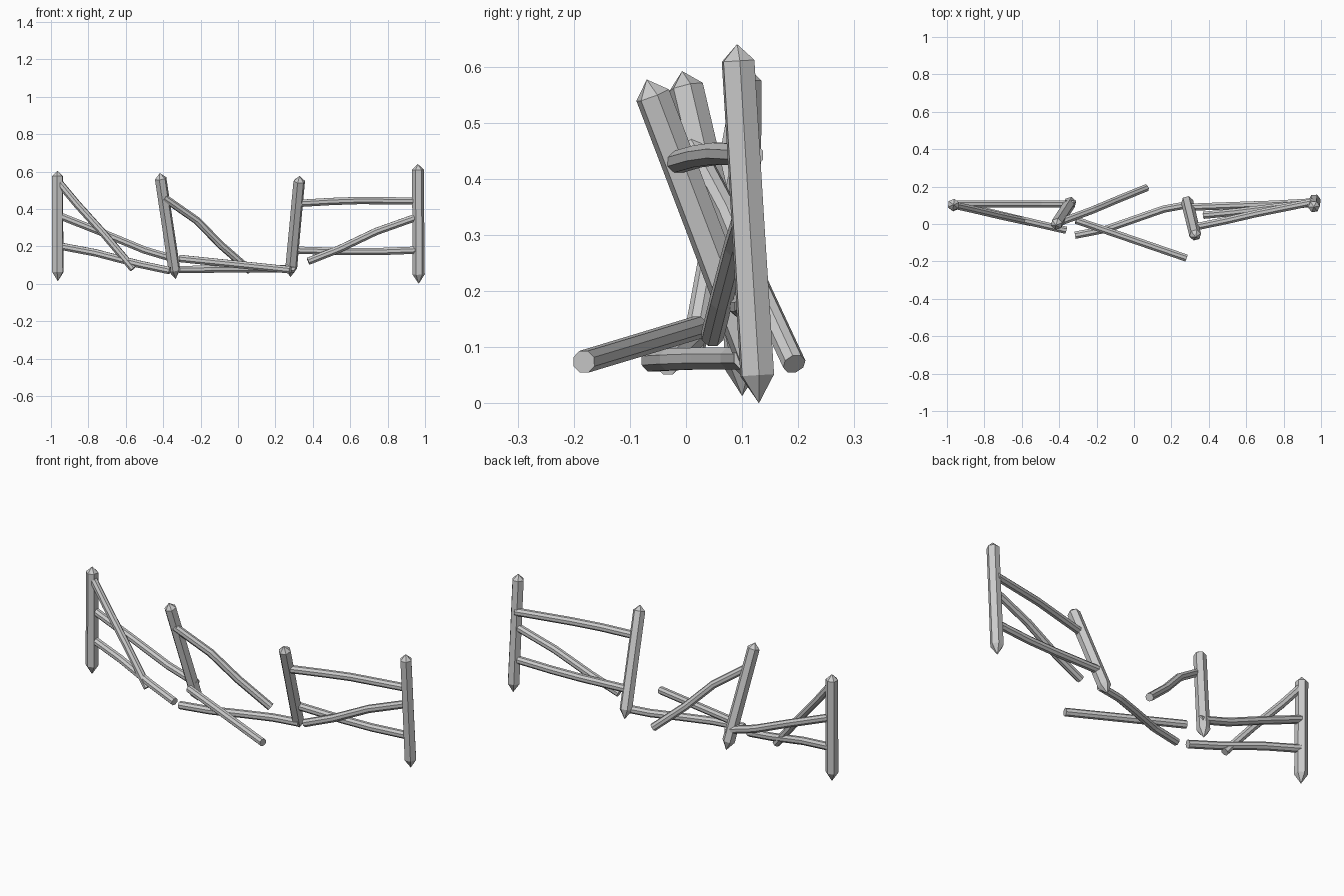
import bpy, bmesh, math
from mathutils import Vector

if "Cube" in bpy.data.objects:
    bpy.data.objects.remove(bpy.data.objects["Cube"])


def tube(name, points, radii, sides, turn=0.0):
    """Flat-faced tube through points; a zero radius makes a pointed end."""
    pts = [Vector(p) for p in points]
    bm = bmesh.new()
    rings = []
    for i, (p, r) in enumerate(zip(pts, radii)):
        d = (pts[min(i + 1, len(pts) - 1)] - pts[max(i - 1, 0)]).normalized()
        ref = Vector((1, 0, 0)) if abs(d.z) > 0.85 else Vector((0, 0, 1))
        u = (ref - d * ref.dot(d)).normalized()
        v = d.cross(u)
        if r == 0:
            rings.append([bm.verts.new(p)])
            continue
        angles = [turn + math.tau * k / sides for k in range(sides)]
        rings.append([bm.verts.new(p + (u * math.cos(a) + v * math.sin(a)) * r)
                      for a in angles])
    for a, b in zip(rings, rings[1:]):
        for k in range(sides):
            n = (k + 1) % sides
            if len(a) == 1:
                bm.faces.new((a[0], b[n], b[k]))
            elif len(b) == 1:
                bm.faces.new((a[k], a[n], b[0]))
            else:
                bm.faces.new((a[k], a[n], b[n], b[k]))
    for ring in (rings[0], rings[-1]):
        if len(ring) > 1:
            bm.faces.new(ring)
    bmesh.ops.recalc_face_normals(bm, faces=bm.faces)
    mesh = bpy.data.meshes.new(name)
    bm.to_mesh(mesh)
    bm.free()
    obj = bpy.data.objects.new(name, mesh)
    bpy.context.collection.objects.link(obj)
    return obj


def post(name, bottom, top, turn):
    b, t = Vector(bottom), Vector(top)
    d = (t - b).normalized()
    tube(name, [b, b + d * 0.05, b.lerp(t, 0.5), t - d * 0.03, t],
         [0, 0.033, 0.032, 0.032, 0], 6, turn)


def rail(name, points, r=0.021):
    tube(name, points, [r] * len(points), 8, math.pi / 8)


# Sharpened posts, the middle two leaning
post("post_far_left", (-0.963, 0.10, 0.013), (-0.965, 0.103, 0.605), 0.4)
post("post_mid_left", (-0.333, 0.125, 0.025), (-0.418, -0.007, 0.592), 0.3)
post("post_mid_right", (0.28, 0.137, 0.035), (0.33, -0.07, 0.577), 0.25)
post("post_far_right", (0.966, 0.13, 0.0), (0.962, 0.091, 0.64), 0.1)

# Left bay: three fallen rails
rail("left_rail_upper", [(-0.96, 0.10, 0.545), (-0.86, 0.078, 0.425),
                         (-0.72, 0.045, 0.27), (-0.56, 0.01, 0.08)])
rail("left_rail_middle", [(-0.96, 0.107, 0.366), (-0.71, 0.107, 0.267),
                          (-0.50, 0.107, 0.18), (-0.325, 0.107, 0.128)])
rail("left_rail_lower", [(-0.96, 0.107, 0.203), (-0.76, 0.06, 0.165),
                         (-0.53, 0.005, 0.105), (-0.365, -0.033, 0.07)])

# Middle bay: one hanging rail and two on the ground
rail("middle_rail_hanging", [(-0.395, 0.01, 0.46), (-0.22, 0.075, 0.338),
                             (-0.09, 0.13, 0.205), (0.065, 0.193, 0.07)])
rail("middle_rail_front", [(-0.31, 0.02, 0.135), (-0.02, -0.079, 0.105),
                           (0.28, -0.182, 0.074)])
rail("middle_rail_ground", [(-0.315, -0.06, 0.076), (-0.15, -0.028, 0.078),
                            (0.01, 0.028, 0.08), (0.16, 0.08, 0.08),
                            (0.30, 0.105, 0.08)])

# Right bay: two level rails and one diagonal
rail("right_rail_upper", [(0.33, -0.015, 0.43), (0.50, 0.02, 0.44),
                          (0.65, 0.055, 0.445), (0.96, 0.118, 0.442)])
rail("right_rail_lower", [(0.30, 0.09, 0.18), (0.58, 0.10, 0.172),
                          (0.75, 0.106, 0.172), (0.96, 0.118, 0.18)])
rail("right_rail_diagonal", [(0.375, 0.047, 0.12), (0.54, 0.063, 0.185),
                             (0.74, 0.088, 0.28), (0.96, 0.112, 0.358)])
